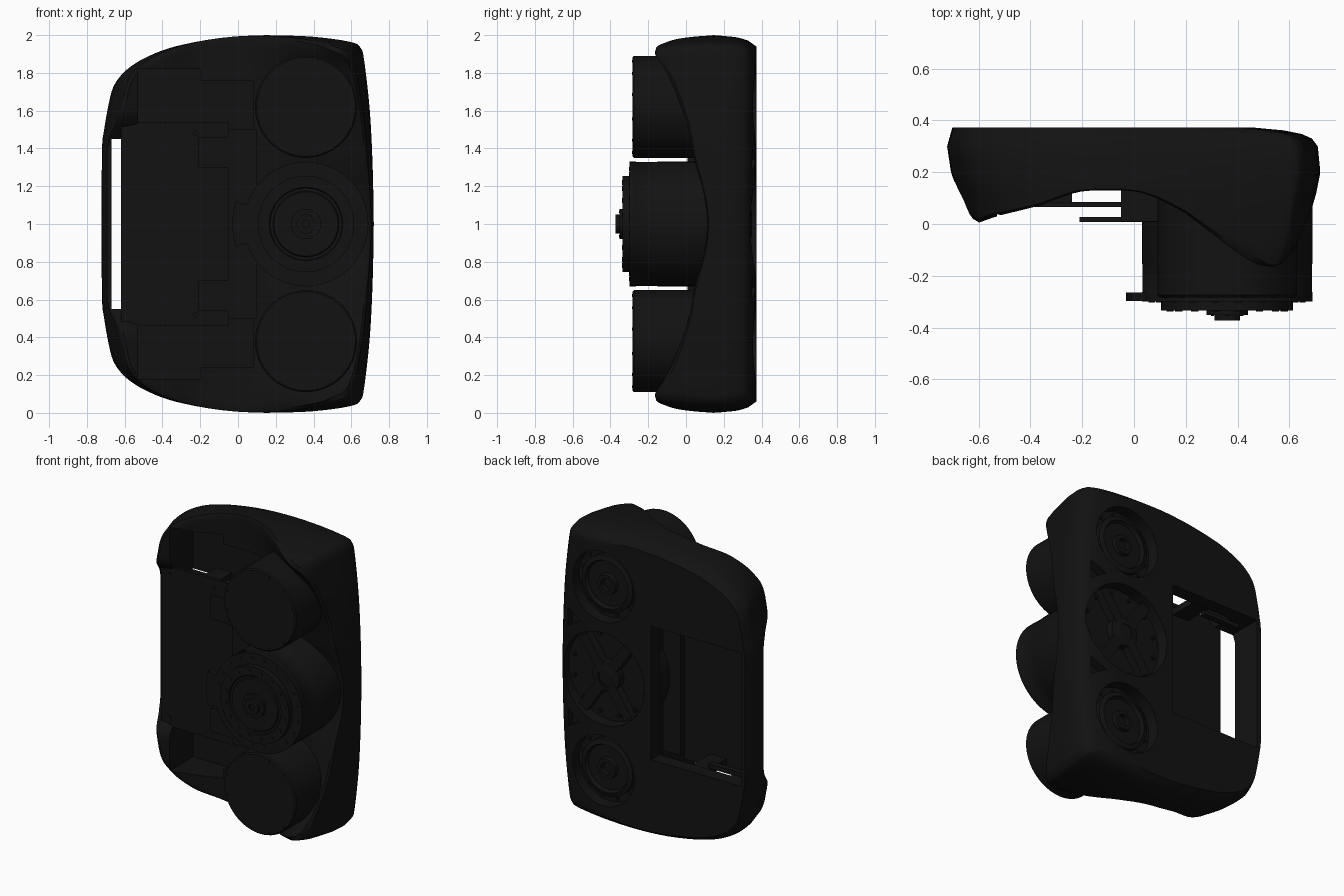
import bpy, bmesh, math

if "Cube" in bpy.data.objects:
    bpy.data.objects.remove(bpy.data.objects["Cube"])

mat = bpy.data.materials.new("black")
mat.diffuse_color = (0.006, 0.006, 0.006, 1)
mat.use_nodes = True
mat.node_tree.nodes["Principled BSDF"].inputs["Base Color"].default_value = mat.diffuse_color


def smooth(ob, angle=35):
    bpy.ops.object.select_all(action='DESELECT')
    ob.select_set(True)
    bpy.context.view_layer.objects.active = ob
    bpy.ops.object.shade_smooth_by_angle(angle=math.radians(angle))


def finish(name, bm):
    bmesh.ops.recalc_face_normals(bm, faces=bm.faces)
    me = bpy.data.meshes.new(name)
    bm.to_mesh(me)
    bm.free()
    me.materials.append(mat)
    ob = bpy.data.objects.new(name, me)
    bpy.context.collection.objects.link(ob)
    smooth(ob)
    return ob


def spin(bm, prof, cx, cz, n=64, turn=0.0):
    """Lathe a (radius, y) profile about a y-parallel axis; ends are capped."""
    rings = []
    for r, y in prof:
        rings.append([bm.verts.new((cx + r * math.cos(turn + math.tau * i / n), y,
                                    cz + r * math.sin(turn + math.tau * i / n))) for i in range(n)])
    for a, b in zip(rings, rings[1:]):
        for i in range(n):
            j = (i + 1) % n
            bm.faces.new((a[i], a[j], b[j], b[i]))
    bm.faces.new(rings[0])
    bm.faces.new(rings[-1])


def lathe(name, prof, cx, cz, n=64, turn=0.0):
    bm = bmesh.new()
    spin(bm, prof, cx, cz, n, turn)
    return finish(name, bm)


def bolts(name, cx, cz, R, count, r, y0, y1):
    bm = bmesh.new()
    for i in range(count):
        a = math.tau * (i + 0.5) / count
        spin(bm, [(r, y0), (r, y1)], cx + R * math.cos(a), cz + R * math.sin(a), 10)
    return finish(name, bm)


def box(name, x, y, z, rot=0.0):
    bm = bmesh.new()
    bmesh.ops.create_cube(bm, size=1)
    for v in bm.verts:
        v.co.x *= x[1] - x[0]
        v.co.y *= y[1] - y[0]
        v.co.z *= z[1] - z[0]
    ob = finish(name, bm)
    ob.location = [(a + b) / 2 for a, b in (x, y, z)]
    ob.rotation_euler.y = rot
    return ob


def cut(ob, cutters):
    for c in cutters:
        c.hide_render = True
        m = ob.modifiers.new("cut", 'BOOLEAN')
        m.operation, m.solver, m.object = 'DIFFERENCE', 'EXACT', c
        bpy.context.view_layer.objects.active = ob
        bpy.ops.object.modifier_apply(modifier=m.name)
        bpy.data.objects.remove(c)
    smooth(ob)


def table(pts, v):
    if v <= pts[0][0]:
        return pts[0][1]
    for (a, p), (b, q) in zip(pts, pts[1:]):
        if v <= b:
            return p + (q - p) * (v - a) / (b - a)
    return pts[-1][1]


# --- shell: outline, side rounding and front surface ---
half = [(.72, 1), (.715, 1.3), (.70, 1.6), (.67, 1.87), (.65, 1.94), (.60, 1.968), (.4, 1.992), (.15, 2),
        (-.1, 1.985), (-.35, 1.94), (-.5, 1.885), (-.6, 1.82), (-.66, 1.74), (-.69, 1.62), (-.71, 1.5),
        (-.72, 1.4), (-.722, 1)]
loop = half + [(x, 2 - z) for x, z in half[-2:0:-1]]
outline = []
for i in range(len(loop)):
    p = [loop[(i + k) % len(loop)] for k in (-1, 0, 1, 2)]
    for s in range(4):
        t = s / 4
        outline.append(tuple(.5 * (2 * b + (c - a) * t + (2 * a - 5 * b + 4 * c - d) * t * t
                                   + (3 * b - a - 3 * c + d) * t ** 3) for a, b, c, d in zip(*p)))
IN_R = [(-.17, .1), (-.1, .06), (.05, .03), (.2, 0), (.3, .01), (.34, .04), (.36, .12), (.372, .25)]
IN_L = [(0, .09), (.03, .07), (.1, .05), (.2, .015), (.3, 0), (.372, .02)]
IN_Z = [(-.18, .045), (-.15, .03), (-.05, .015), (.15, 0), (.28, .012), (.33, .03), (.372, .06)]
EDGE = [(0, .115), (.1, .108), (.2, .085), (.33, .045), (.5, .015), (.6, -.015), (.75, -.075),
        (.85, -.13), (.93, -.2)]
SWEEP = [(0, 0), (.1, .1), (.2, .27), (.3, .5), (.38, .69), (.45, .83), (.52, .95), (.58, 1)]
LEFT = [(-.66, .01), (-.6, .005), (-.53, .03), (-.45, .05), (-.36, .072), (-.28, .105), (-.2, .13), (0, .13)]


def front(x, z):
    t = abs(z - 1)
    if x > 0:
        return .13 + (table(EDGE, t) - .13) * table(SWEEP, x)
    w = min(1, max(0, (t - .4) / .2))
    return .16 + (table(LEFT, x) - .16) * w * w * (3 - 2 * w)


def inset(p, y):
    x, z = p
    return x - x / .72 * table(IN_R if x > 0 else IN_L, y), 1 + (z - 1) * (1 - table(IN_Z, y))


bm = bmesh.new()
rings = []
for y in (.372, .362, .348, .33, .3, .26, .22):
    rings.append([bm.verts.new((q[0], y, q[1])) for q in (inset(p, y) for p in outline)])
lips = [front(*inset(p, front(*p))) for p in outline]
for u in (.25, .5, .7, .85, .95):
    ring = []
    for p, f in zip(outline, lips):
        y = .22 + (f - .22) * u
        q = inset(p, y)
        ring.append(bm.verts.new((q[0], y, q[1])))
    rings.append(ring)
for k in (.985, .96, .93, .89, .85, .8, .74, .67, .6, .52, .44, .36, .28, .2, .12, .05):
    ring = []
    for p, f in zip(outline, lips):
        q = inset(p, f)
        x, z = q[0] * k, 1 + (q[1] - 1) * k
        ring.append(bm.verts.new((x, front(x, z), z)))
    rings.append(ring)
n = len(outline)
for a, b in zip(rings, rings[1:]):
    for i in range(n):
        bm.faces.new((a[i], a[(i + 1) % n], b[(i + 1) % n], b[i]))
bm.faces.new(rings[0])
bm.faces.new(rings[-1])
shell = finish("shell", bm)

# shell openings: rear window, front pockets, rear motor recesses
cutters = [box("window_cutter", (-.67, 0), (-.5, .6), (.55, 1.45)),
           box("mount_pocket_cutter", (-.205, .08), (-.5, .28), (.24, 1.76)),
           lathe("recess_cutter", [(.31, .29), (.31, .6)], .36, 1)]
for s in (-1, 1):
    zs = sorted((1 + s * .44, 1 + s * .82))
    cutters += [box("corner_pocket_cutter", (-.53, -.2), (-.5, .28), zs),
                lathe("recess_cutter", [(.235, .29), (.235, .6)], .36, 1 + s * .62),
                lathe("triangle_cutter", [(.07, .3), (.07, .6)], .6, 1 + s * .34, 3, math.pi)]
cut(shell, cutters)

# --- front plates, bracket and window rails ---
plate = box("main_plate", (-.62, -.05), (.065, .085), (.46, 1.54))
cut(plate, [lathe("hole_cutter", [(.012, -.1), (.012, .2)], -.225, 1 + s * .48, 12) for s in (-1, 1)])
box("bracket", (-.05, .1), (.01, .13), (.5, 1.5))
for s in (-1, 1):
    z = 1 + s * .44
    box("mount_tab", (-.21, .1), (.007, .027), sorted((1 + s * .3, 1 + s * .46)))
    box("standoff", (-.36, -.24), (.08, .3), sorted((1 + s * .455, 1 + s * .5)))
    box("window_rail", (-.62, -.35), (.22, .26), (z - .015, z + .015))
    bolts("plate_bolt", -.56, 1 + s * .48, 0, 1, .015, .062, .07)

# --- outer drums with rear hubs ---
for s in (-1, 1):
    cz = 1 + s * .62
    lathe("outer_drum", [(.262, -.283), (.27, -.275), (.27, .28)], .36, cz)
    bolts("outer_drum_bolts", .36, cz, .25, 12, .008, -.285, -.27)
    lathe("outer_rear_ring", [(.19, .28), (.19, .325), (.16, .335), (.15, .31), (.07, .31),
                              (.065, .335), (.04, .335), (.04, .3)], .36, cz)
    bolts("outer_rear_bolts", .36, cz, .212, 12, .01, .28, .3)

# --- central drum, stepped face and hub ---
lathe("central_drum", [(.02, -.36), (.02, -.372), (.05, -.372), (.05, -.352), (.08, -.352), (.08, -.335),
                       (.17, -.335), (.175, -.328), (.19, -.328), (.195, -.335), (.255, -.335),
                       (.255, -.3), (.33, -.3), (.33, -.265), (.328, -.262), (.328, -.155), (.33, -.15),
                       (.33, .27)], .36, 1)
bolts("face_bolts", .36, 1, .225, 16, .014, -.338, -.33)
bolts("flange_bolts", .36, 1, .295, 20, .012, -.303, -.29)
bolts("hub_bolts", .36, 1, .065, 6, .006, -.355, -.35)

# curved tab on the left of the flange
bm = bmesh.new()
prev = None
for i in range(13):
    a = math.pi + math.radians(-18 + 3 * i)
    cur = [bm.verts.new((.36 + r * math.cos(a), y, 1 + r * math.sin(a)))
           for r, y in ((.32, -.297), (.39, -.297), (.39, -.265), (.32, -.265))]
    if prev:
        for k in range(4):
            bm.faces.new((prev[k], prev[(k + 1) % 4], cur[(k + 1) % 4], cur[k]))
    else:
        bm.faces.new(cur)
    prev = cur
bm.faces.new(prev)
finish("flange_tab", bm)

# rear cross brace and hub
for a in (55, -55):
    box("rear_cross", (.065, .655), (.28, .345), (.965, 1.035), math.radians(a))
lathe("rear_hub", [(.1, .28), (.1, .34), (.05, .35), (.05, .32)], .36, 1)
bolts("rear_bolts", .36, 1, .27, 12, .012, .28, .31)
